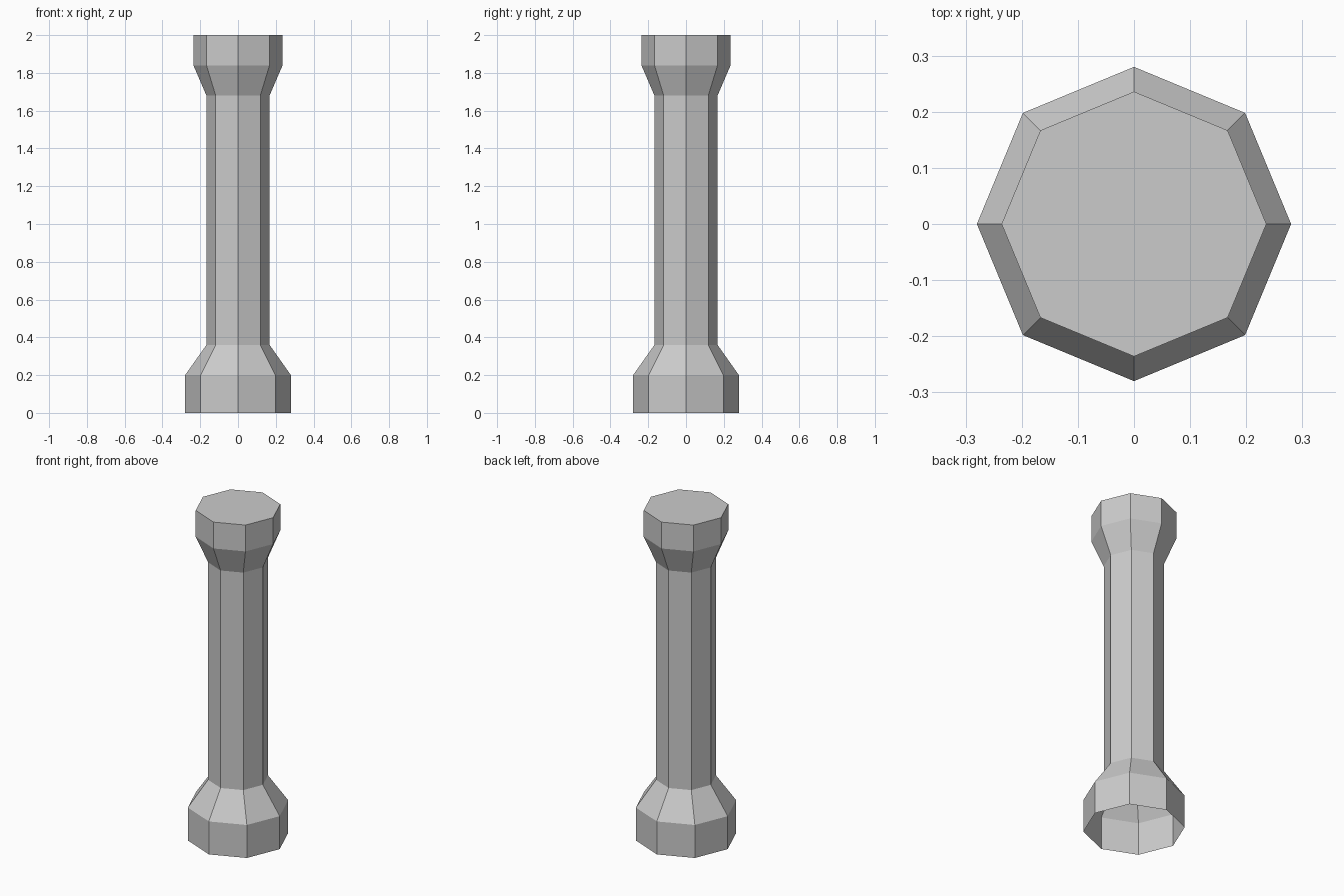
import bpy, bmesh
from math import cos, sin, pi

if "Cube" in bpy.data.objects:
    bpy.data.objects.remove(bpy.data.objects["Cube"])

SIDES = 8
# (radius, height) from foot to top
PROFILE = [(0.28, 0.0), (0.28, 0.2), (0.167, 0.36),
           (0.167, 1.68), (0.236, 1.84), (0.236, 2.0)]

# Octagonal column: stacked rings, open underneath, closed on top
bm = bmesh.new()
rings = [[bm.verts.new((r * cos(2 * pi * i / SIDES), r * sin(2 * pi * i / SIDES), z))
          for i in range(SIDES)] for r, z in PROFILE]
for low, high in zip(rings, rings[1:]):
    for i in range(SIDES):
        j = (i + 1) % SIDES
        bm.faces.new((low[i], low[j], high[j], high[i]))
bm.faces.new(rings[-1])

mesh = bpy.data.meshes.new("column")
bm.to_mesh(mesh)
bm.free()
bpy.context.collection.objects.link(bpy.data.objects.new("column", mesh))
